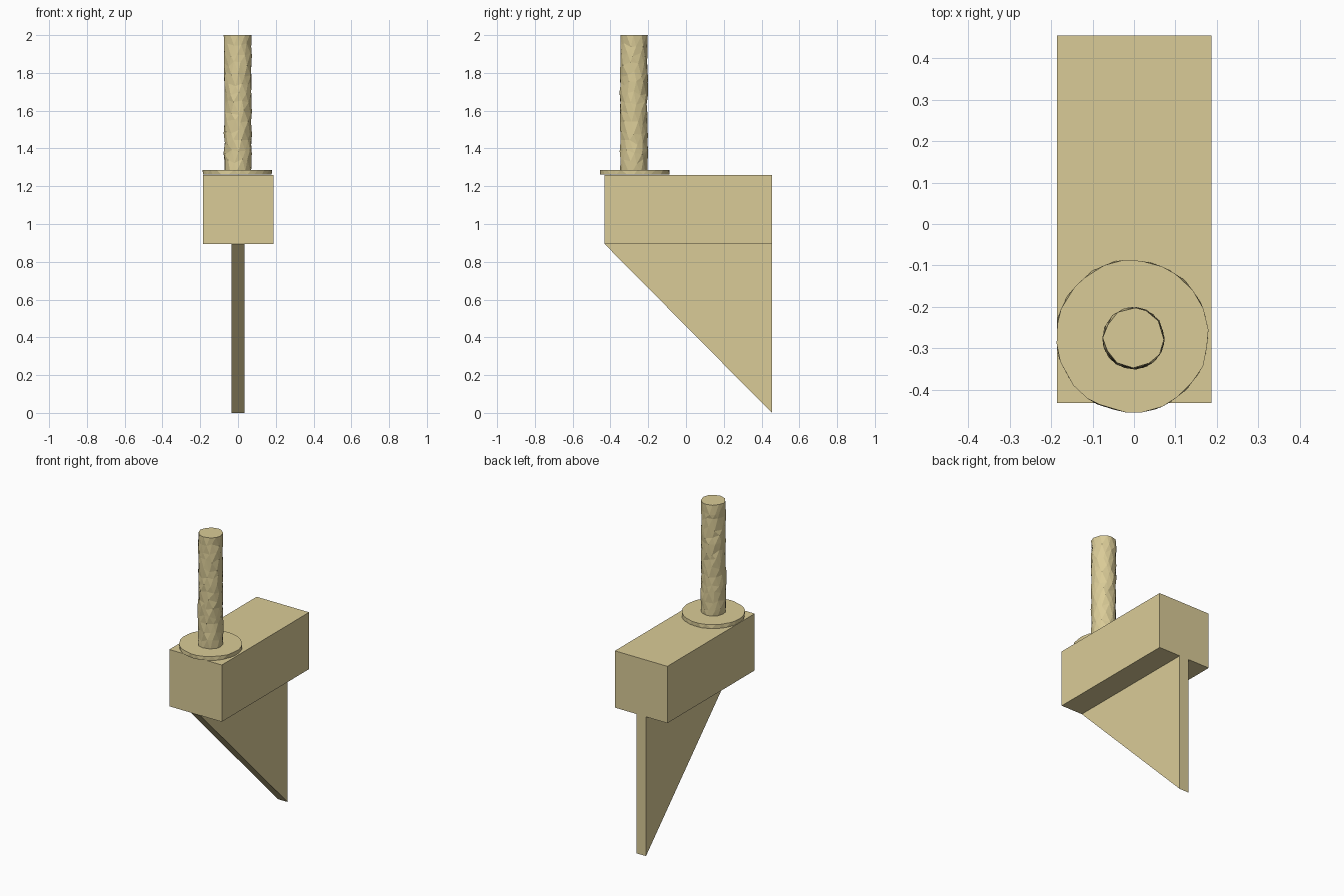
import bpy, bmesh, math, random

if "Cube" in bpy.data.objects:
    bpy.data.objects.remove(bpy.data.objects["Cube"])

random.seed(4)
TAN = bpy.data.materials.new("tan_wood")
TAN.diffuse_color = (0.70, 0.60, 0.31, 1)
TAN.use_nodes = True
TAN.node_tree.nodes["Principled BSDF"].inputs["Base Color"].default_value = TAN.diffuse_color


def finish(name, bm):
    bmesh.ops.recalc_face_normals(bm, faces=bm.faces[:])
    mesh = bpy.data.meshes.new(name)
    bm.to_mesh(mesh)
    bm.free()
    mesh.materials.append(TAN)
    obj = bpy.data.objects.new(name, mesh)
    bpy.context.collection.objects.link(obj)
    return obj


def slab(name, profile, x0, x1):
    """Extrude a (y, z) profile along x."""
    bm = bmesh.new()
    face = bm.faces.new([bm.verts.new((x0, y, z)) for y, z in profile])
    new = bmesh.ops.extrude_face_region(bm, geom=[face])["geom"]
    verts = [v for v in new if isinstance(v, bmesh.types.BMVert)]
    bmesh.ops.translate(bm, verts=verts, vec=(x1 - x0, 0, 0))
    return finish(name, bm)


def rough_cylinder(name, centre, radius, z0, z1, sides, rings, jitter):
    """Faceted, hand-carved cylinder made of slightly jittered rings."""
    bm = bmesh.new()
    step = (z1 - z0) / rings
    loops = []
    for i in range(rings + 1):
        inner = 0 < i < rings
        loop = []
        for k in range(sides):
            a = 2 * math.pi * (k + (i % 2) * 0.5 + random.uniform(-0.2, 0.2)) / sides
            r = radius + random.uniform(-jitter, jitter)
            z = z0 + step * (i + (random.uniform(-0.3, 0.3) if inner else 0))
            loop.append(bm.verts.new((centre[0] + r * math.cos(a),
                                      centre[1] + r * math.sin(a), z)))
        loops.append(loop)
    for i in range(rings):
        lo, hi = loops[i], loops[i + 1]
        for k in range(sides):
            n = (k + 1) % sides
            if i % 2 == 0:
                bm.faces.new((lo[k], lo[n], hi[k]))
                bm.faces.new((lo[n], hi[n], hi[k]))
            else:
                bm.faces.new((lo[k], hi[n], hi[k]))
                bm.faces.new((lo[k], lo[n], hi[n]))
    bm.faces.new(loops[0])
    bm.faces.new(loops[-1])
    return finish(name, bm)


# Wall support: rectangular block over a thin triangular brace
slab("block", [(-0.432, 0.895), (0.455, 0.895), (0.455, 1.26), (-0.432, 1.26)], -0.186, 0.187)
slab("brace", [(-0.432, 0.895), (0.455, 0.0), (0.455, 0.895)], -0.034, 0.034)

# Round plate and rough rod standing on it
rough_cylinder("plate", (-0.004, -0.271), 0.184, 1.262, 1.287, 24, 1, 0.002)
rough_cylinder("rod", (-0.001, -0.276), 0.073, 1.28, 2.0, 12, 14, 0.003)
